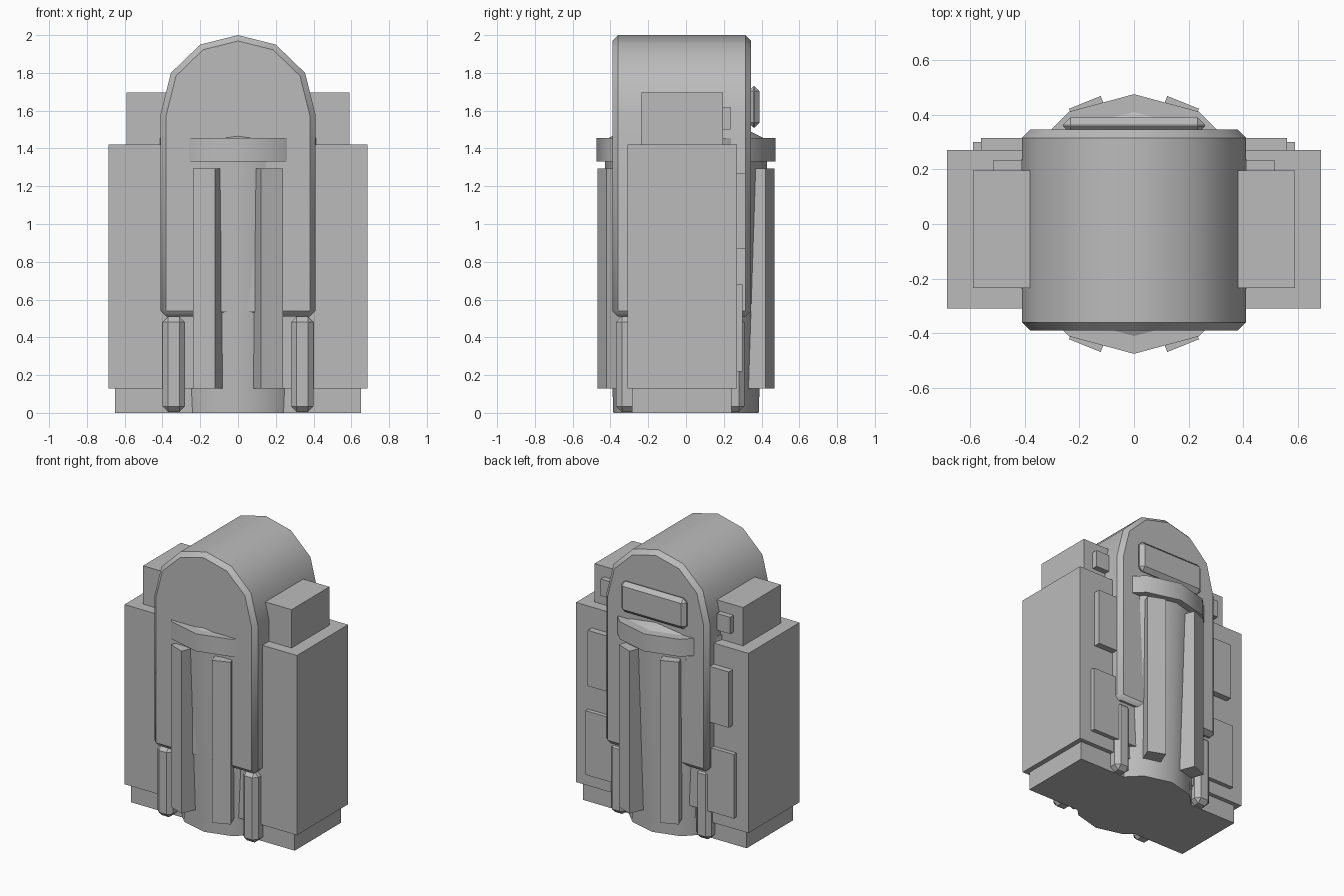
import bpy, bmesh, math
from mathutils import Matrix

cube = bpy.data.objects.get("Cube")
if cube:
    bpy.data.objects.remove(cube, do_unlink=True)

grey = bpy.data.materials.new("plain grey")
grey.use_nodes = True
COLOUR = (0.5, 0.5, 0.5, 1)
grey.diffuse_color = COLOUR
grey.node_tree.nodes["Principled BSDF"].inputs["Base Color"].default_value = COLOUR


def finish(name, bm, bevel=0, smooth=False):
    bmesh.ops.recalc_face_normals(bm, faces=bm.faces)
    mesh = bpy.data.meshes.new(name)
    bm.to_mesh(mesh)
    bm.free()
    mesh.materials.append(grey)
    obj = bpy.data.objects.new(name, mesh)
    bpy.context.collection.objects.link(obj)
    if bevel:
        mod = obj.modifiers.new("bevel", 'BEVEL')
        mod.width = bevel
        mod.segments = 1
        mod.limit_method = 'ANGLE'
        mod.angle_limit = math.radians(40)
    if smooth:
        bpy.ops.object.select_all(action='DESELECT')
        obj.select_set(True)
        bpy.context.view_layer.objects.active = obj
        bpy.ops.object.shade_smooth_by_angle(angle=math.radians(35))
    return obj


def box(name, x, y, z, bevel=0, turn=0):
    """Box from (min, max) ranges, optionally turned about the z axis."""
    bm = bmesh.new()
    bmesh.ops.create_cube(bm, size=1)
    for v in bm.verts:
        v.co = [(r[0] + r[1]) / 2 + c * (r[1] - r[0]) for r, c in zip((x, y, z), v.co)]
    bm.transform(Matrix.Rotation(turn, 4, 'Z'))
    return finish(name, bm, bevel)


def drum(name, r_low, r_high, z_low, z_high):
    bm = bmesh.new()
    bmesh.ops.create_cone(bm, cap_ends=True, segments=12, radius1=r_low,
                          radius2=r_high, depth=z_high - z_low)
    bm.transform(Matrix.Translation((0, 0, (z_low + z_high) / 2)))
    return finish(name, bm, smooth=True)


def mirrored(name, x, y, z, bevel=0):
    for side, s in (("left", 1), ("right", -1)):
        box(f"{side}_{name}", sorted((s * x[0], s * x[1])), y, z, bevel)


# Arched central housing
half = [(0.41, 0.51), (0.41, 1.58), (0.355, 1.8), (0.2, 1.95)]
outline = half + [(0, 2.0)] + [(-x, z) for x, z in reversed(half)]
bm = bmesh.new()
face = bm.faces.new([bm.verts.new((x, -0.39, z)) for x, z in outline])
ext = bmesh.ops.extrude_face_region(bm, geom=[face])
for v in ext["geom"]:
    if isinstance(v, bmesh.types.BMVert):
        v.co.y = 0.345
finish("arched_housing", bm, bevel=0.03, smooth=True)

# Stacked body blocks
box("base_plinth", (-0.65, 0.65), (-0.285, 0.24), (0, 0.13))
box("main_body", (-0.685, 0.685), (-0.31, 0.27), (0.13, 1.42))
box("upper_body", (-0.59, 0.59), (-0.235, 0.195), (1.42, 1.695))

# Tapered column with collar and sloping cap
drum("tapered_column", 0.385, 0.43, 0, 1.34)
drum("collar", 0.475, 0.475, 1.33, 1.455)
drum("collar_cap", 0.41, 0.21, 1.455, 1.555)

# Four upright struts around the column
for place, turn in (("front", 0), ("back", math.pi)):
    for side, s in (("left", 1), ("right", -1)):
        box(f"{place}_{side}_strut", (-0.0625, 0.0625), (-0.48, -0.36),
            (0.13, 1.295), turn=turn + s * math.radians(22))

# Side feet under the housing
mirrored("foot", (0.28, 0.40), (-0.37, 0.31), (0.005, 0.51), 0.03)

# Rear panels and blocks
mirrored("upper_rear_panel", (0.22, 0.56), (0.26, 0.315), (0.87, 1.27))
mirrored("lower_rear_panel", (0.22, 0.59), (0.26, 0.30), (0.22, 0.68))
mirrored("rear_block", (0.41, 0.515), (0.19, 0.235), (1.5, 1.62))
box("rear_plate", (-0.26, 0.26), (0.33, 0.39), (1.51, 1.73), 0.027)
